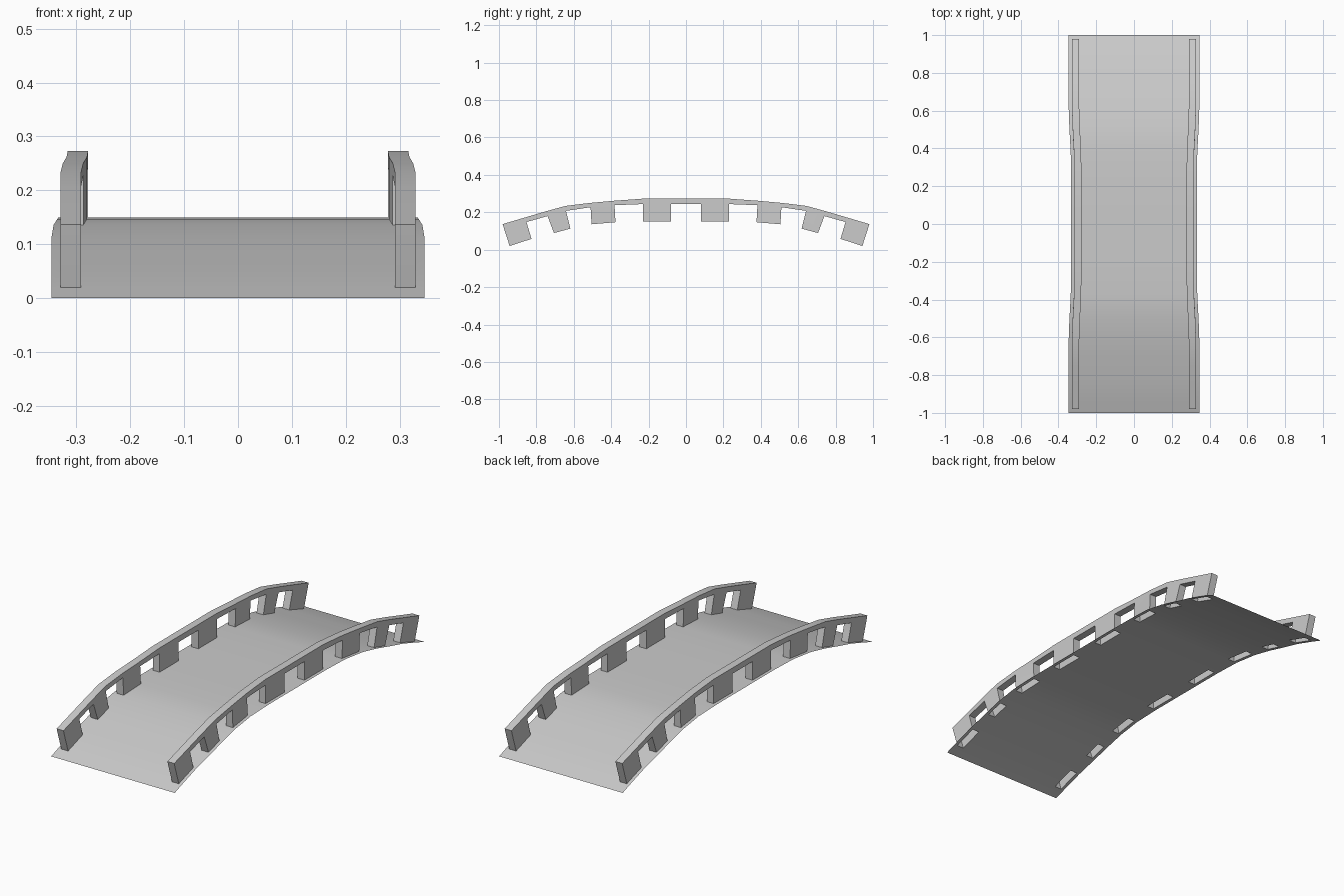
import bpy
import bmesh

cube = bpy.data.objects.get("Cube")
if cube:
    bpy.data.objects.remove(cube, do_unlink=True)

# One plain stone colour for the whole bridge
stone = bpy.data.materials.new("grey_stone")
stone.use_nodes = True
GREY = (0.6, 0.6, 0.6, 1.0)
stone.diffuse_color = GREY
stone.node_tree.nodes["Principled BSDF"].inputs["Base Color"].default_value = GREY

# Stations along half the arch: rail top, rail underside, post foot (each y, z), inward shift
HALF = [
    ((-0.98, 0.137), (-0.973, 0.113), (-0.943, 0.02), 0.0),
    ((-0.862, 0.172), (-0.853, 0.148), (-0.826, 0.058), 0.0),
    ((-0.75, 0.205), (-0.74, 0.18), (-0.706, 0.089), 0.0),
    ((-0.645, 0.234), (-0.642, 0.208), (-0.618, 0.113), 0.0),
    ((-0.515, 0.25), (-0.51, 0.227), (-0.505, 0.136), 0.004),
    ((-0.382, 0.262), (-0.382, 0.238), (-0.377, 0.147), 0.011),
    ((-0.23, 0.273), (-0.23, 0.244), (-0.23, 0.15), 0.013),
    ((-0.08, 0.273), (-0.08, 0.244), (-0.08, 0.15), 0.013),
]
EDGE, OUTER, INNER = 0.346, 0.329, 0.291


def flip(station):
    return tuple((-p[0], p[1]) for p in station[:3]) + (station[3],)


STATIONS = HALF + [flip(s) for s in reversed(HALF)]


def is_post(i):
    return i % 2 == 0


def finish(bm, name):
    mesh = bpy.data.meshes.new(name)
    bm.to_mesh(mesh)
    bm.free()
    mesh.materials.append(stone)
    obj = bpy.data.objects.new(name, mesh)
    bpy.context.collection.objects.link(obj)
    return obj


# Deck: thin curved sheet with an opening under each hollow post
def build_deck():
    bm = bmesh.new()
    feet = [((-1.0, 0.0), 0.0)] + [(s[2], s[3]) for s in STATIONS] + [((1.0, 0.0), 0.0)]
    rows = []
    for (y, z), shift in feet:
        half = [EDGE - shift, OUTER - shift, INNER - shift]
        xs = [-x for x in half] + half[::-1]
        rows.append([bm.verts.new((x, y, z)) for x in xs])
    for r in range(len(rows) - 1):
        a, b = rows[r], rows[r + 1]
        inside = 0 < r < len(rows) - 2
        for c in range(5):
            if inside and is_post(r - 1) and c in (1, 3):
                continue
            face = bm.faces.new((a[c], a[c + 1], b[c + 1], b[c]))
            face.smooth = True
    return finish(bm, "deck")


# Parapet: one rail with its row of posts, open at the feet
def build_parapet(name, side):
    bm = bmesh.new()
    rings = []
    for station in STATIONS:
        shift = station[3]
        rings.append([[bm.verts.new((side * (x - shift), y, z)) for x in (INNER, OUTER)]
                      for y, z in station[:3]])
    for i in range(len(rings) - 1):
        a, b = rings[i], rings[i + 1]
        bm.faces.new((a[0][0], a[0][1], b[0][1], b[0][0]))
        levels = (0, 1) if is_post(i) else (0,)
        for k in levels:
            for w in (0, 1):
                bm.faces.new((a[k][w], b[k][w], b[k + 1][w], a[k + 1][w]))
        if is_post(i):
            # Front and back of the post
            for ring in (a, b):
                bm.faces.new((ring[1][0], ring[1][1], ring[2][1], ring[2][0]))
        else:
            # Underside of the rail over the gap
            bm.faces.new((a[1][0], a[1][1], b[1][1], b[1][0]))
    # Rail ends
    for ring in (rings[0], rings[-1]):
        bm.faces.new((ring[0][0], ring[0][1], ring[1][1], ring[1][0]))
    bmesh.ops.recalc_face_normals(bm, faces=bm.faces)
    return finish(bm, name)


parts = [build_deck(), build_parapet("left_parapet", 1), build_parapet("right_parapet", -1)]

# Soft shading along the arch, crisp corners on the parapets
for obj in bpy.context.selected_objects:
    obj.select_set(False)
for obj in parts:
    obj.select_set(True)
bpy.context.view_layer.objects.active = parts[0]
bpy.ops.object.shade_smooth_by_angle()
